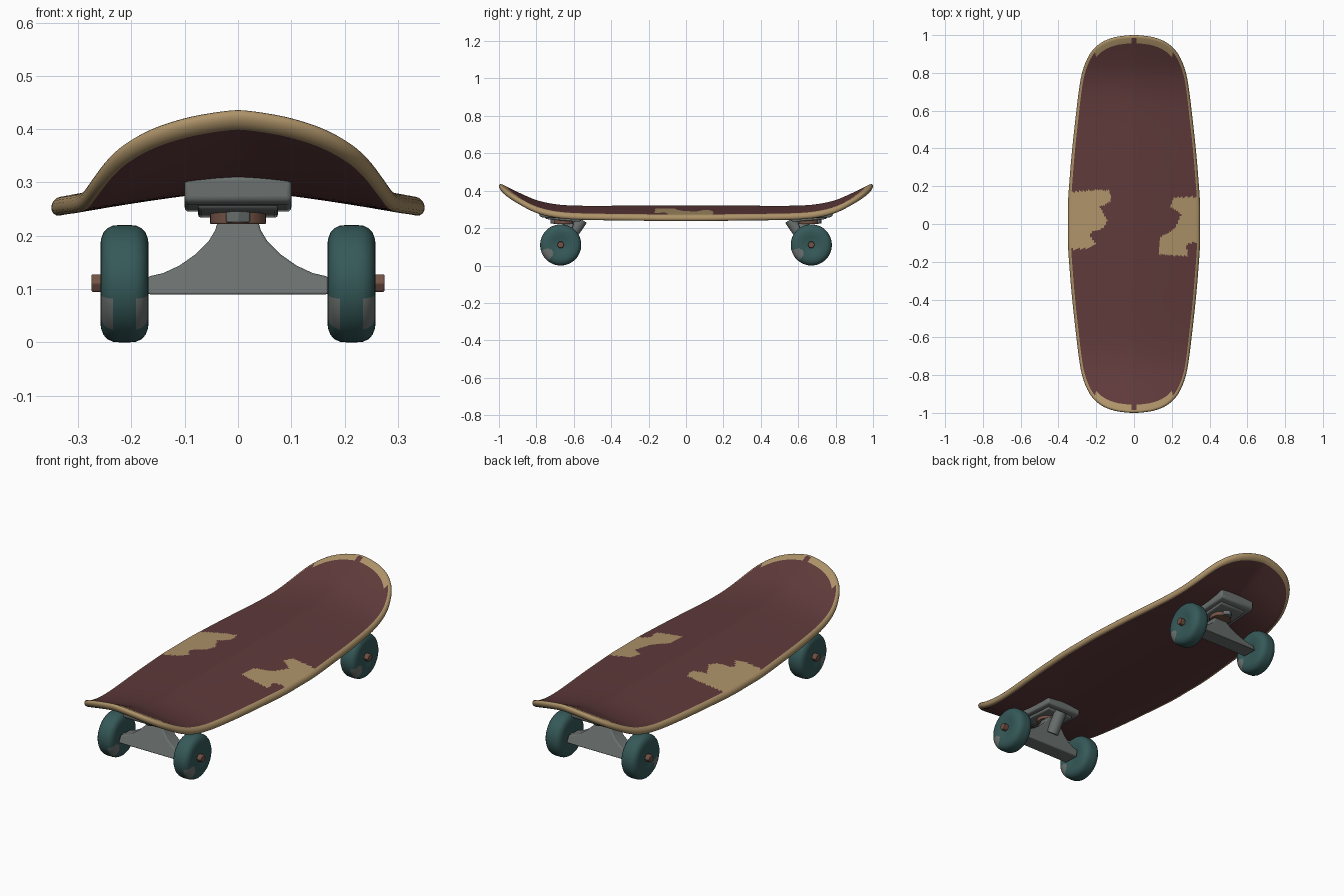
import bpy, bmesh, math
from mathutils import Vector

if "Cube" in bpy.data.objects:
    bpy.data.objects.remove(bpy.data.objects["Cube"])


def mat(name, rgb):
    m = bpy.data.materials.new(name)
    m.diffuse_color = (*rgb, 1)
    m.use_nodes = True
    m.node_tree.nodes["Principled BSDF"].inputs["Base Color"].default_value = m.diffuse_color
    return m


MAROON = mat("maroon paint", (0.115, 0.042, 0.043))
WOOD = mat("bare wood", (0.42, 0.29, 0.14))
METAL = mat("grey metal", (0.145, 0.165, 0.16))
TEAL = mat("teal wheel", (0.036, 0.100, 0.099))
RUST = mat("rusty brown", (0.17, 0.085, 0.06))


def finish(name, bm, mats, bevel=0, angle=35):
    bmesh.ops.recalc_face_normals(bm, faces=bm.faces[:])
    me = bpy.data.meshes.new(name)
    bm.to_mesh(me)
    bm.free()
    for m in mats:
        me.materials.append(m)
    ob = bpy.data.objects.new(name, me)
    bpy.context.collection.objects.link(ob)
    if bevel:
        b = ob.modifiers.new("bevel", 'BEVEL')
        b.width, b.segments, b.limit_method = bevel, 3, 'ANGLE'
    for o in bpy.context.selected_objects:
        o.select_set(False)
    ob.select_set(True)
    bpy.context.view_layer.objects.active = ob
    bpy.ops.object.shade_smooth_by_angle(angle=math.radians(angle))
    return ob


def prism(name, pts, place, half, mats, bevel):
    """Extrude a closed 2D profile; place(a, b, t) gives the 3D point."""
    bm = bmesh.new()
    sides = [[bm.verts.new(place(a, b, t)) for a, b in pts] for t in (-half, half)]
    n = len(pts)
    for s in sides:
        bm.faces.new(s)
    for i in range(n):
        j = (i + 1) % n
        bm.faces.new((sides[0][i], sides[0][j], sides[1][j], sides[1][i]))
    return finish(name, bm, mats, bevel)


def rod(name, p, q, r, m, seg=24, bevel=0.003):
    p, q = Vector(p), Vector(q)
    bm = bmesh.new()
    bmesh.ops.create_cone(bm, cap_ends=True, segments=seg, radius1=r, radius2=r, depth=(q - p).length)
    rot = Vector((0, 0, 1)).rotation_difference(q - p).to_matrix()
    for v in bm.verts:
        v.co = rot @ v.co + (p + q) / 2
    return finish(name, bm, [m], bevel)


def interp(table, x):
    """Smooth (Catmull-Rom style) interpolation of a small table."""
    n = len(table)
    for i in range(n - 1):
        if x <= table[i + 1][0] or i == n - 2:
            (x0, y0), (x1, y1) = table[i], table[i + 1]
            a, b = table[max(i - 1, 0)], table[min(i + 2, n - 1)]
            h = x1 - x0
            m0, m1 = (y1 - a[1]) / (x1 - a[0]) * h, (b[1] - y0) / (b[0] - x0) * h
            t = (x - x0) / h
            return ((2*t**3 - 3*t*t + 1) * y0 + (t**3 - 2*t*t + t) * m0
                    + (3*t*t - 2*t**3) * y1 + (t**3 - t*t) * m1)


# --- deck: rings scaled from the outline, bent upward at both ends ---
CENTRE = [(0, .32), (.3, .32), (.58, .32), (.7, .328), (.8, .35), (.9, .393), (1, .442)]
QUARTER = [(.35, 0), (.35, .1), (.344, .2), (.327, .4), (.305, .6), (.29, .72), (.275, .8),
           (.25, .87), (.215, .925), (.165, .965), (.105, .988), (.05, .997), (0, 1)]
PATCHES = [
    [(-.4, .17), (-.13, .18), (-.12, .12), (-.18, .09), (-.14, .02), (-.16, -.02),
     (-.24, -.05), (-.2, -.11), (-.26, -.13), (-.4, -.14)],
    [(.4, .15), (.21, .14), (.19, .09), (.25, .05), (.22, -.02), (.14, -.07),
     (.13, -.16), (.28, -.17), (.28, -.11), (.4, -.07)]]


def top_z(x, y):
    return interp(CENTRE, min(abs(y), 1)) - .05 * (abs(x) / .35) ** 1.3


def inside(poly, x, y):
    hit = False
    for (x0, y0), (x1, y1) in zip(poly, poly[1:] + poly[:1]):
        if (y0 > y) != (y1 > y) and x < x0 + (y - y0) * (x1 - x0) / (y1 - y0):
            hit = not hit
    return hit


full = (QUARTER + [(-x, y) for x, y in QUARTER[-2::-1]]
        + [(-x, -y) for x, y in QUARTER[1:]] + [(x, -y) for x, y in QUARTER[-2:0:-1]])
# even spacing along the outline
dist = [0]
for a, b in zip(full, full[1:] + full[:1]):
    dist.append(dist[-1] + math.dist(a, b))
N = 320
tx = [(d, p[0]) for d, p in zip(dist, full + full[:1])]
ty = [(d, p[1]) for d, p in zip(dist, full + full[:1])]
outline = [(interp(tx, dist[-1] * i / N), interp(ty, dist[-1] * i / N)) for i in range(N)]

R, THICK, INNER = .016, .035, 36
rings = [(i / INNER, R, 0) for i in range(1, INNER + 1)]
for i in range(1, 8):
    a = math.pi * i / 8
    rings.append((1, R * (1 - math.sin(a)), THICK * (1 - math.cos(a)) / 2))
top_count, edge_end = INNER, len(rings)
rings += [(i / 18, R, THICK) for i in range(18, 0, -1)]

bm = bmesh.new()
loops = []
for r, inset, drop in rings:
    loop = []
    for ox, oy in outline:
        x, y = ox * r * (1 - inset / .35), oy * r * (1 - inset)
        loop.append(bm.verts.new((x, y, top_z(x, y) - drop)))
    loops.append(loop)
for k, (a, b) in enumerate(zip(loops, loops[1:])):
    for i in range(N):
        j = (i + 1) % N
        f = bm.faces.new((a[i], a[j], b[j], b[i]))
        c = f.calc_center_median()
        if top_count - 1 <= k < edge_end:
            f.material_index = 1          # bare edge
        elif k < top_count:               # worn patches and worn tips
            worn = any(inside(p, c.x, c.y) for p in PATCHES)
            f.material_index = int(worn or (k == top_count - 2 and abs(c.y) > .9 and abs(c.x) > .02))
for loop, z in ((loops[0], .32), (loops[-1], .32 - THICK)):
    v = bm.verts.new((0, 0, z))
    for i in range(N):
        bm.faces.new((loop[i], loop[(i + 1) % N], v))
finish("deck", bm, [MAROON, WOOD], angle=60)


# --- wheel: rounded lathe with a worn spot on its faces ---
def wheel(name, cx, cy, cz):
    prof = [(.0, .036), (.03, .037), (.045, .041), (.055, .0425), (.065, .0435),
            (.075, .0435), (.085, .042), (.096, .038), (.104, .031), (.109, .021), (.11, .01)]
    prof = prof + [(r, -h) for r, h in prof[::-1]]
    bm = bmesh.new()
    seg = 48
    cols = []
    for i in range(seg):
        a = 2 * math.pi * i / seg
        cols.append([bm.verts.new((cx + h * 1.04, cy + r * math.cos(a), cz + r * math.sin(a))) for r, h in prof])
    for i in range(seg):
        a, b = cols[i], cols[(i + 1) % seg]
        for k in range(len(prof) - 1):
            f = bm.faces.new((a[k], a[k + 1], b[k + 1], b[k]))
            c = f.calc_center_median()
            if math.hypot((c.y - cy) + .075, (c.z - cz) + .05) < .033 and abs(c.x - cx) > .025:
                f.material_index = 1
    bmesh.ops.remove_doubles(bm, verts=bm.verts[:], dist=1e-5)
    finish(name, bm, [TEAL, METAL], angle=50)


# --- trucks: same parts at both ends ---
half_hanger = [(.17, .09), (.17, .123), (.14, .13), (.11, .144), (.08, .165), (.055, .19),
               (.043, .21), (.038, .226)]
hanger_pts = half_hanger + [(-x, z) for x, z in half_hanger[::-1]]
base_pts = [(.785, .312), (.785, .266), (.77, .258), (.55, .245), (.53, .25), (.53, .295)]
lower_pts = [(.76, .27), (.75, .25), (.73, .246), (.58, .234), (.56, .238), (.56, .27)]

for s, end in ((-1, "front"), (1, "back")):
    prism(end + "_baseplate", base_pts, lambda a, b, t: (t, s * a, b), .1, [METAL], .008)
    prism(end + "_baseplate_step", lower_pts, lambda a, b, t: (t, s * a, b), .075, [METAL], .006)
    prism(end + "_hanger", hanger_pts,
          lambda a, b, t: (a, s * (.67 + t * (1 - (b - .09) * 2) - (b - .11) * .35), b), .04, [METAL], .005)
    rod(end + "_bushing", (0, s * .655, .222), (0, s * .655, .258), .053, RUST)
    rod(end + "_kingpin", (0, s * .70, .225), (0, s * .70, .262), .026, METAL, 6)
    rod(end + "_pivot", (0, s * .62, .15), (0, s * .555, .245), .03, METAL)
    rod(end + "_axle", (-.26, s * .67, .111), (.26, s * .67, .111), .012, METAL)
    for t, side in ((-1, "left"), (1, "right")):
        wheel(f"{end}_{side}_wheel", t * .213, s * .67, .11)
        rod(f"{end}_{side}_nut", (t * .245, s * .67, .111), (t * .275, s * .67, .111), .019, RUST, 6)
